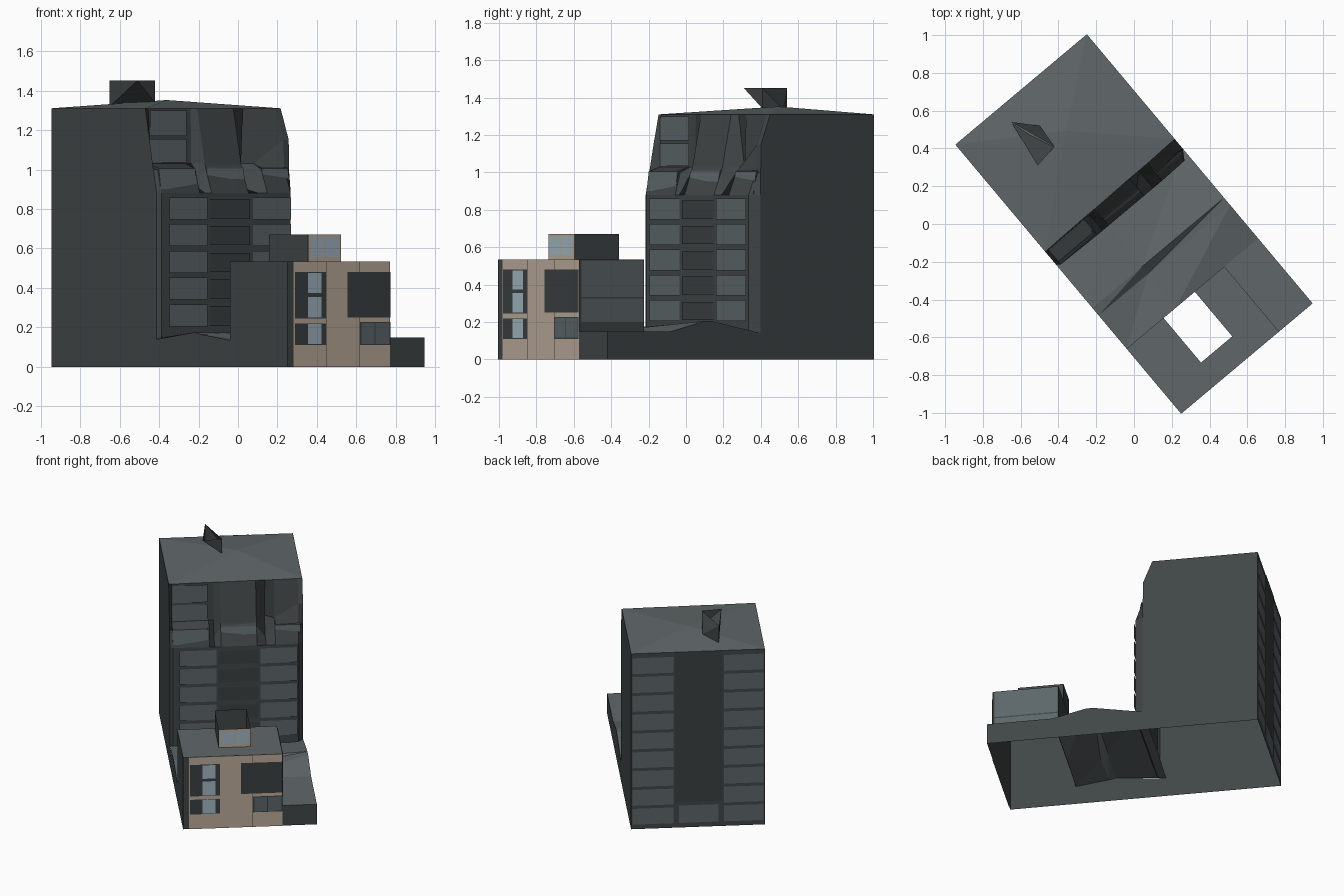
import bpy, bmesh, math
from mathutils import Matrix

if "Cube" in bpy.data.objects:
    bpy.data.objects.remove(bpy.data.objects["Cube"])

TURN = Matrix.Rotation(math.radians(40), 4, 'Z')   # plan is turned 40 degrees
L, R, F, B = -0.4545, 0.4545, -0.93, 0.93          # plan limits: width and depth
LOW_R, LOW_B, LOW_Z = 0.222, -0.48, 0.535          # front annex limits
EAVE = 1.31                                        # tower roof edge


def mat(name, *c):
    m = bpy.data.materials.new(name)
    m.diffuse_color = (*c, 1)
    m.use_nodes = True
    m.node_tree.nodes["Principled BSDF"].inputs["Base Color"].default_value = m.diffuse_color
    return m


WALL = mat("slate wall", 0.052, 0.06, 0.06)
ROOF = mat("grey roof", 0.117, 0.136, 0.142)
PANEL = mat("window grey", 0.108, 0.132, 0.142)
DARK = mat("dark panel", 0.043, 0.051, 0.052)
CREAM = mat("cream stone", 0.49, 0.405, 0.315)
GLASS = mat("pale glass", 0.36, 0.46, 0.53)


def build(name, verts, faces, *mats, rule=None):
    me = bpy.data.meshes.new(name)
    me.from_pydata(verts, [], faces)
    for m in mats:
        me.materials.append(m)
    me.update()
    if rule:
        for p in me.polygons:
            p.material_index = rule(p)
    me.transform(TURN)
    ob = bpy.data.objects.new(name, me)
    bpy.context.collection.objects.link(ob)
    return ob


def plates(name, m, point, rects):
    """Thin flat plates; point maps (across, height) to space."""
    v, f = [], []
    for a0, a1, z0, z1 in rects:
        n = len(v)
        v += [point(a0, z0), point(a1, z0), point(a1, z1), point(a0, z1)]
        f.append((n, n + 1, n + 2, n + 3))
    return build(name, v, f, m)


def walls(name, u0, u1, v0, v1, feet, top, m):
    """Four upright walls; feet are the base heights of front, right, back, left."""
    c = [(u0, v0), (u1, v0), (u1, v1), (u0, v1)]
    v, f = [], []
    for i, z in enumerate(feet):
        p, q = c[i], c[(i + 1) % 4]
        v += [(*p, z), (*q, z), (*q, top), (*p, top)]
        f.append(tuple(range(4 * i, 4 * i + 4)))
    return build(name, v, f, m)


def front_at(v):
    return lambda a, z: (a, v, z)


# Tower: cross-sections lofted across the width
sections = [  # u, front depth, ledge depth/height, upper foot depth/height, eave depth
    (L, .10, .125, 1.0, .155, 1.15, .19),
    (-.435, .085, .115, 1.0, .185, 1.03, .19),
    (-.185, .08, .115, 1.0, .19, 1.03, .195),
    (-.15, .08, .16, .92, .19, 1.03, .195),
    (-.107, .08, .125, 1.0, .135, 1.03, .195),
    (.137, .08, .13, 1.0, .14, 1.03, .20),
    (.20, .08, .17, .90, .24, 1.03, .20),
    (.262, .08, .13, 1.0, .19, 1.03, .20),
    (.42, .085, .135, 1.0, .145, 1.15, .205),
    (R, .14, .14, 1.0, .142, 1.15, .206)]
verts, faces = [], []
for u, fv, lv, lz, bv, bz, ev in sections:
    verts += [(u, fv, .14), (u, fv, .88), (u, lv, lz), (u, bv, bz), (u, ev, EAVE),
              (u, B, EAVE), (u, B, 0)]
for s in range(len(sections) - 1):
    a, b = 7 * s, 7 * s + 7
    for i in (0, 1, 2, 3, 5):
        faces.append((a + i, b + i, b + i + 1, a + i + 1))
n, k = 7 * (len(sections) - 1), len(verts)
verts += [(L, .10, 0), (R, .14, 0)]
faces += [(k, 6, 5, 4, 3, 2, 1, 0), (k + 1, *range(n, n + 7))[::-1]]
faces[-1] = faces[-1][::-1]
build("tower", verts, faces, WALL)

# Tower roof: fan of shallow slopes to one high point
rim = [(s[0], s[-1], EAVE) for s in sections] + [(R, B, EAVE), (L, B, EAVE)]
k = len(rim)
build("tower_roof", rim + [(0.04, 0.61, 1.352)],
      [(i, (i + 1) % k, k) for i in range(k)], ROOF)

# Roof vent: open-topped wedge
bm = bmesh.new()
for p in [(-.65, .54, 1.45), (-.51, .31, 1.45), (-.42, .41, 1.45),
          (-.65, .54, 1.32), (-.42, .41, 1.34), (-.50, .52, 1.34)]:
    bm.verts.new(p)
bmesh.ops.convex_hull(bm, input=bm.verts)
bm.normal_update()
bmesh.ops.delete(bm, geom=[f for f in bm.faces if f.normal.z > 0.9], context='FACES')
me = bpy.data.meshes.new("roof_vent")
bm.to_mesh(me)
bm.free()
me.materials.append(WALL)
bpy.context.collection.objects.link(bpy.data.objects.new("roof_vent", me))

# Tower front: window rows either side of dark centre panels
rows = [0.205 + 0.1355 * i for i in range(5)]
f = front_at(0.074)
plates("tower_front_windows", PANEL, f,
       [(a, b, z, z + 0.112) for z in rows for a, b in ((-.39, -.141), (.16, .411))])
plates("tower_front_centre_panels", DARK, f,
       [(-.123, .142, z + 0.005, z + 0.102) for z in rows])

# Upper left windows
plates("upper_windows", PANEL, front_at(0.181),
       [(-.43, -.19, 1.035, 1.155), (-.43, -.19, 1.17, 1.30)])

# Dormers at the foot of the slope
for name, a, b, lo, hi, back in (("left", -.435, -.195, .088, .105, .185),
                                 ("middle", -.107, .137, .095, .122, .145),
                                 ("right", .262, .435, .105, .125, .19)):
    z0, z1 = 0.885, 1.005
    v = [(a, lo, z0), (b, lo, z0), (b, hi, z1), (a, hi, z1),
         (a, back, z0), (b, back, z0), (b, back, z1 + .025), (a, back, z1 + .025)]
    build("dormer_" + name, v, [(0, 1, 2, 3), (3, 2, 6, 7), (1, 5, 6, 2), (4, 0, 3, 7)],
          WALL, PANEL, rule=lambda p: 1 if p.normal.y < -0.8 else 0)

# Tower back: two window columns, dark strip, one panel at its foot
back = lambda a, z: (-a, B + 0.003, z)
rows = [0.035 + 0.1405 * i for i in range(9)]
plates("tower_back_strip", DARK, back, [(-.155, .165, 0.19, EAVE)])
plates("tower_back_windows", PANEL, back,
       [(a, b, z, z + 0.118) for z in rows for a, b in ((-.445, -.165), (.175, .445))]
       + [(-.13, .14, 0.035, 0.165)])

# Yard between the two blocks, with a sharp fold across it
grid_u = (L, -0.11, R)
grid = [(F, .15, .15, .15), (LOW_B, .135, .15, .15), (-.25, .165, .13, .205),
        (-.20, .175, .175, .205), (.14, .14, .165, .14)]
verts = [(u, g[0], z) for g in grid for u, z in zip(grid_u, g[1:])]
faces = []
for r in (1, 2, 3):
    for c in (0, 1):
        a = r * 3 + c
        faces += [(a, a + 1, a + 4), (a, a + 4, a + 3)]
build("yard", verts, faces, ROOF)
build("side_yard_top", [(LOW_R, F, .15), (R, F, .15), (R, LOW_B, .15), (LOW_R, LOW_B, .15)],
      [(0, 1, 2, 3)], ROOF)
n = len(grid)
for name, u, col in (("left", L, 1), ("right", R, 3)):
    ends = [min(g[0], 0.10) if u < 0 else g[0] for g in grid]
    v = [(u, e, 0) for e in ends] + [(u, e, g[col]) for e, g in zip(ends, grid)]
    q = [(i, i + 1, i + 1 + n, i + n) for i in range(n - 1)]
    build("yard_wall_" + name, v, q if u > 0 else [t[::-1] for t in q], WALL)
build("yard_wall_front", [(LOW_R, F, 0), (R, F, 0), (R, F, .15), (LOW_R, F, .15)],
      [(0, 1, 2, 3)], WALL)

# Front annex walls and its roof with a square opening
PU0, PU1, PV0, PV1, PZ = -0.2, 0.016, -0.79, -0.475, 0.67
walls("annex_walls", L, LOW_R, F, LOW_B, (0, .15, .14, 0), LOW_Z, WALL)
outer = [(L, F), (LOW_R, F), (LOW_R, LOW_B), (L, LOW_B)]
PV1 = LOW_B - 0.002
inner = [(PU0, PV0), (PU1, PV0), (PU1, PV1), (PU0, PV1)]
build("annex_roof", [(*p, LOW_Z) for p in outer + inner],
      [(i, (i + 1) % 4, (i + 1) % 4 + 4, i + 4) for i in range(4)], ROOF)

# Annex front: cream face, dark surrounds, glass
plates("annex_front", CREAM, front_at(F - .003), [(L + .04, LOW_R, 0, LOW_Z)])
plates("annex_front_surrounds", DARK, front_at(F - .006),
       [(-.408, -.205, .245, .48), (-.408, -.205, .11, .22), (-.062, LOW_R, .25, .48),
        (.02, LOW_R, .11, .228)])
plates("annex_front_glass", GLASS, front_at(F - .009),
       [(-.325, -.235, .375, .475), (-.325, -.235, .25, .355), (-.325, -.235, .115, .218)])
plates("annex_front_low_window", PANEL, front_at(F - .009),
       [(.03, .115, .117, .222), (.122, .215, .117, .222)])
plates("annex_front_seams", DARK, front_at(F - .005),
       [(-.202, -.200, 0, LOW_Z), (.017, .019, 0, LOW_Z)])

# Annex side: two window bands
plates("annex_side_windows", PANEL, lambda a, z: (LOW_R + .004, a, z),
       [(F + .01, LOW_B - .005, .335, .53), (F + .01, LOW_B - .005, .20, .325)])

# Rooftop room, open above
walls("rooftop_room", PU0, PU1, PV0, PV1, [LOW_Z] * 4, PZ, WALL)
plates("rooftop_room_frame", CREAM, front_at(PV0 - .003), [(PU0, PU1, LOW_Z, PZ)])
plates("rooftop_room_glass", GLASS, front_at(PV0 - .006),
       [(PU0 + .014, -.096, LOW_Z + .022, PZ - .013),
        (-.088, PU1 - .014, LOW_Z + .022, PZ - .013)])
